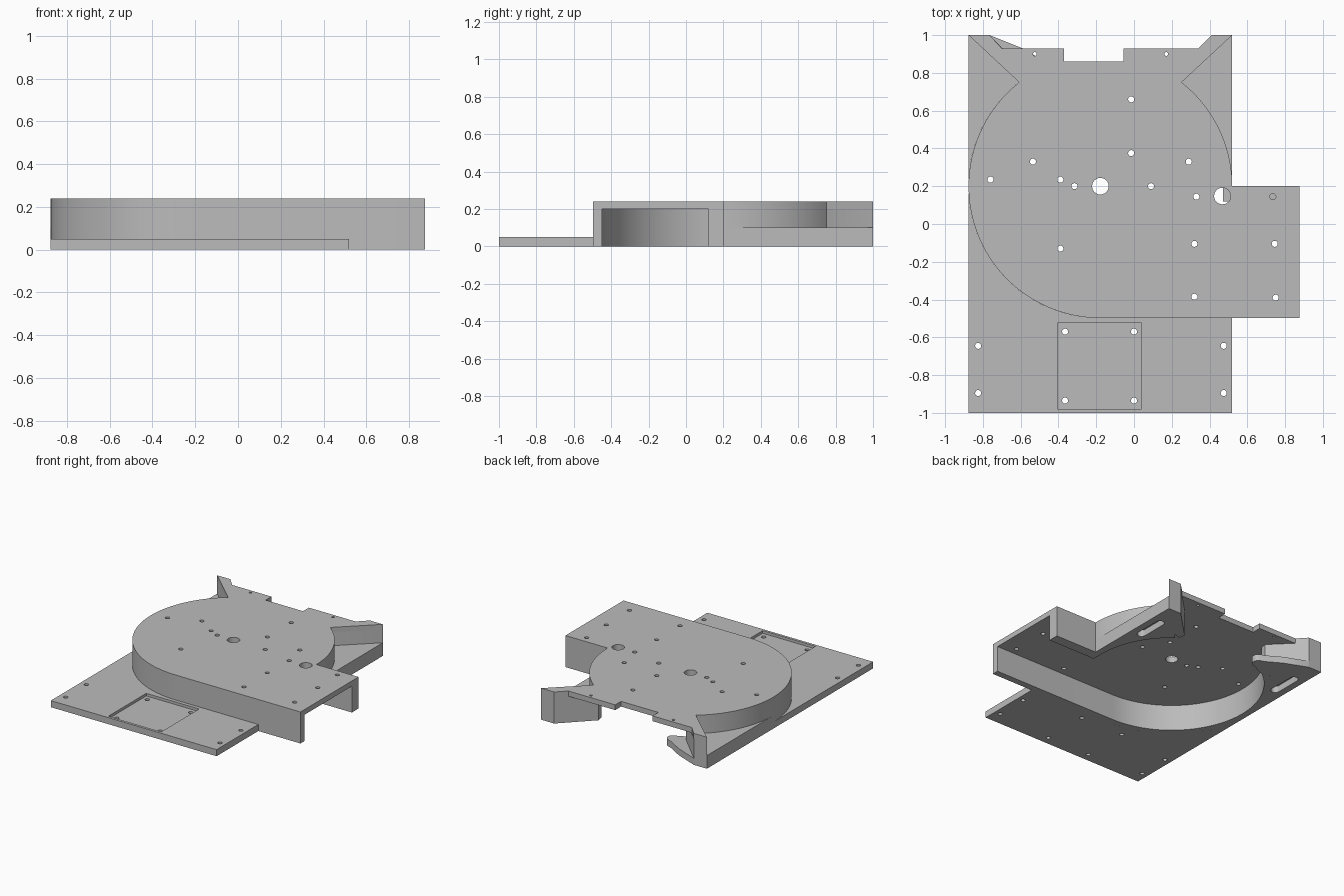
import bpy, bmesh, math

if "Cube" in bpy.data.objects:
    bpy.data.objects.remove(bpy.data.objects["Cube"])

grey = bpy.data.materials.new("plain grey")
grey.use_nodes = True
GREY = (0.5, 0.5, 0.5, 1)
grey.diffuse_color = GREY
grey.node_tree.nodes["Principled BSDF"].inputs["Base Color"].default_value = GREY

# Main dimensions
CX, CY, R, RI = -0.178, 0.2, 0.698, 0.648
LEFT, RIGHT, FAR = CX - R, CX + R, 0.875
FRONT = CY - R
SPLIT = 52          # angle where the round wall meets the diagonal wall


def arc(a0, a1, r=R, cx=CX, cy=CY, n=40):
    angles = [math.radians(a0 + (a1 - a0) * i / n) for i in range(n + 1)]
    return [(cx + r * math.cos(a), cy + r * math.sin(a)) for a in angles]


def mirror(pts):
    return [(2 * CX - x, y) for x, y in pts]


def prism(name, pts, z0, z1):
    bm = bmesh.new()
    face = bm.faces.new([bm.verts.new((x, y, z0)) for x, y in pts])
    ext = bmesh.ops.extrude_face_region(bm, geom=[face])
    top = [v for v in ext["geom"] if isinstance(v, bmesh.types.BMVert)]
    bmesh.ops.translate(bm, verts=top, vec=(0, 0, z1 - z0))
    bmesh.ops.remove_doubles(bm, verts=bm.verts, dist=1e-5)
    bmesh.ops.recalc_face_normals(bm, faces=bm.faces)
    mesh = bpy.data.meshes.new(name)
    bm.to_mesh(mesh)
    bm.free()
    mesh.materials.append(grey)
    obj = bpy.data.objects.new(name, mesh)
    bpy.context.collection.objects.link(obj)
    return obj


def activate(obj):
    bpy.ops.object.select_all(action="DESELECT")
    obj.select_set(True)
    bpy.context.view_layer.objects.active = obj


def cut(obj, pts, z0, z1):
    cutter = prism("cutter", pts, z0, z1)
    cutter.hide_render = True
    mod = obj.modifiers.new("cut", "BOOLEAN")
    mod.operation = "DIFFERENCE"
    mod.solver = "EXACT"
    mod.object = cutter
    activate(obj)
    bpy.ops.object.modifier_apply(modifier=mod.name)
    bpy.data.objects.remove(cutter)


def drill(obj, centres, r):
    for x, y in centres:
        cut(obj, arc(0, 345, r, x, y, 23), -0.1, 0.4)


def rect(x0, y0, x1, y1):
    return [(x0, y0), (x1, y0), (x1, y1), (x0, y1)]


# Top plate: round body, side extension, rear ears and rear notch
outline = [(FAR, FRONT), (FAR, CY)] + arc(0, SPLIT)
outline += [(RIGHT, 1), (0.41, 1), (0.34, 0.93), (-0.055, 0.93), (-0.055, 0.86),
            (-0.37, 0.86), (-0.37, 0.93), (-0.70, 0.93), (-0.765, 1), (LEFT, 1)]
outline += arc(180 - SPLIT, 270)
top_plate = prism("top_plate", outline, 0.2, 0.24)
drill(top_plate, [(CX, CY), (0.468, 0.148)], 0.044)
drill(top_plate, [(-0.76, 0.235), (-0.535, 0.33), (-0.39, 0.235), (-0.315, 0.2),
                  (0.09, 0.2), (-0.015, 0.375), (-0.015, 0.66), (0.29, 0.33),
                  (0.33, 0.145), (0.735, 0.145), (0.32, -0.105), (0.745, -0.105),
                  (0.32, -0.385), (0.75, -0.39), (-0.39, -0.13)], 0.016)
drill(top_plate, [(-0.525, 0.9), (0.17, 0.9)], 0.01)

# Skirt walls under the top plate
round_wall = prism("round_wall", [(FAR, FRONT)] + arc(270, 180 - SPLIT)
                   + arc(180 - SPLIT, 270, RI) + [(FAR, CY - RI)], 0, 0.2)
right_wall = prism("right_wall", arc(0, SPLIT) + arc(SPLIT, 0, RI), 0, 0.2)
extension_wall = prism("extension_wall", rect(RI + CX, 0.12, FAR, CY), 0, 0.2)

# Diagonal walls and low corner brackets with blind slots
diagonal = [arc(SPLIT, SPLIT, n=1)[0], (RIGHT, 1), (0.41, 1), (0.19, 0.78), (0.2, 0.73)]
bracket = arc(0, SPLIT) + [(RIGHT, 1)]
slot = arc(0, 180, 0.032, 0.435, 0.80, 10) + arc(180, 360, 0.032, 0.435, 0.60, 10)
brackets = []
for side, flip in (("left", mirror), ("right", list)):
    prism(side + "_diagonal_wall", flip(diagonal), 0, 0.2)
    part = prism(side + "_bracket", flip(bracket), 0, 0.1)
    cut(part, flip(slot), -0.1, 0.05)

# Low flange inside the left ear
prism("left_flange", [(-0.765, 1), (-0.59, 0.93), (-0.48, 0.865)]
      + arc(60, -90, 0.045, -0.46, 0.81, 10)
      + [(-0.58, 0.71), (-0.61, 0.75), (LEFT, 1)], 0, 0.05)

# Thin front plate with shallow rectangular recess
front_plate = prism("front_plate", [(LEFT, -1), (RIGHT, -1), (RIGHT, FRONT)]
                    + arc(270, 180), 0, 0.05)
cut(front_plate, rect(-0.405, -0.98, 0.04, -0.525), 0.03, 0.2)
drill(front_plate, [(x, y) for x in (-0.825, 0.475) for y in (-0.645, -0.895)]
      + [(x, y) for x in (-0.365, 0) for y in (-0.57, -0.935)], 0.016)

# Smooth the round walls, keep the corners sharp
for obj in list(bpy.context.collection.objects):
    if obj.type == "MESH":
        activate(obj)
        bpy.ops.object.shade_smooth_by_angle(angle=math.radians(25))
